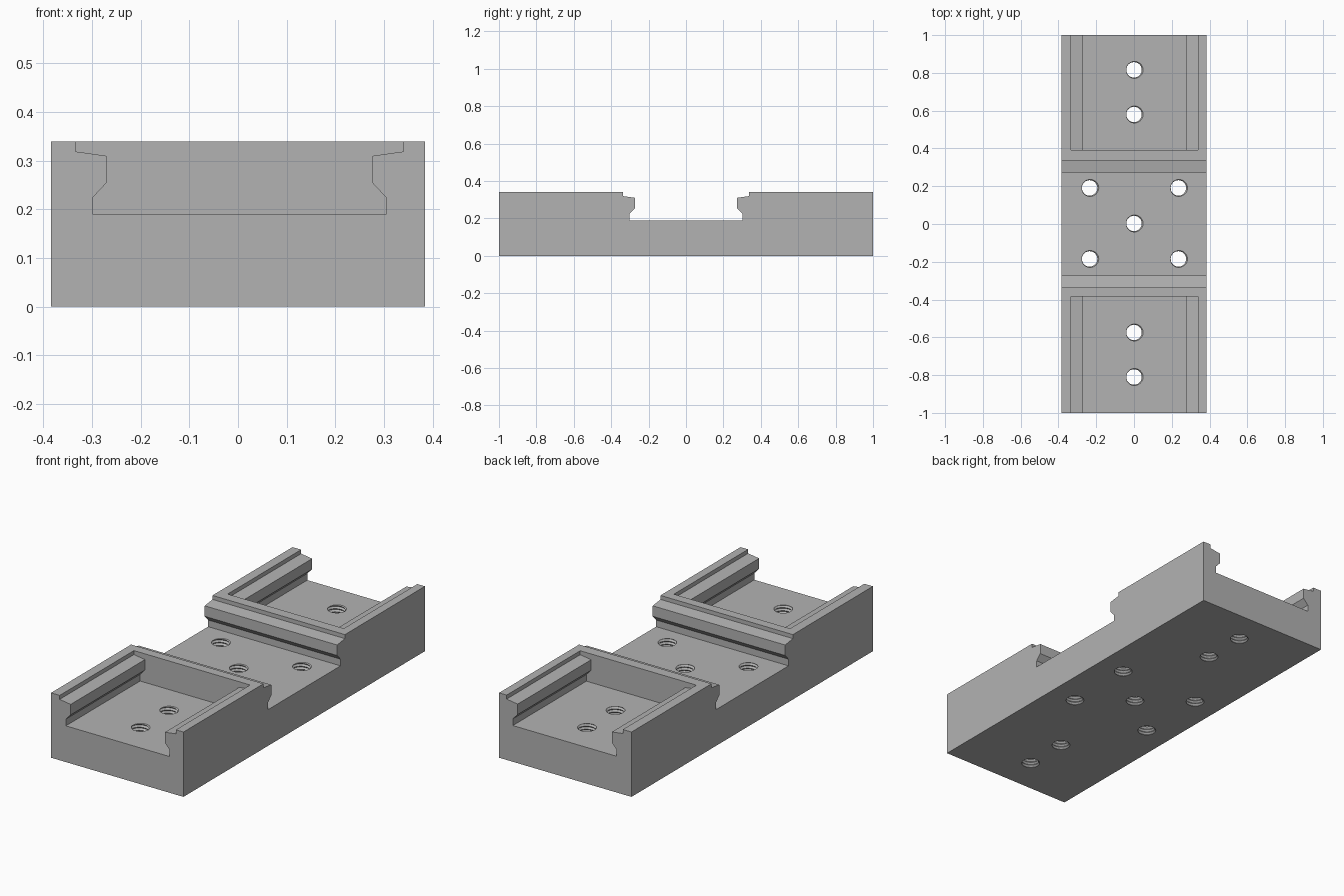
import bpy, bmesh
from math import sin, cos, pi
from mathutils import Vector

cube = bpy.data.objects.get("Cube")
if cube:
    bpy.data.objects.remove(cube, do_unlink=True)

HALF_W, HALF_L, TOP, FLOOR = 0.384, 1.0, 0.34, 0.19
SHIFT = 0.003                      # slots sit slightly off centre
# Half cross-section of a lipped slot: (distance from slot centre, height)
SLOT = [(0.337, TOP), (0.337, 0.319), (0.273, 0.31),
        (0.273, 0.255), (0.301, 0.225), (0.301, FLOOR)]

grey = bpy.data.materials.new("plain grey")
grey.use_nodes = True
colour = (0.45, 0.45, 0.45, 1)
grey.diffuse_color = colour
grey.node_tree.nodes["Principled BSDF"].inputs["Base Color"].default_value = colour


def prism(bm, points, sweep):
    """Extrude a closed outline along a vector."""
    face = bm.faces.new([bm.verts.new(p) for p in points])
    out = bmesh.ops.extrude_face_region(bm, geom=[face])["geom"]
    bmesh.ops.translate(bm, vec=sweep, verts=[g for g in out if isinstance(g, bmesh.types.BMVert)])


def threaded_rod(bm, x, y, minor=0.041, major=0.049, pitch=0.0163, sides=24, turns=16):
    """Helical screw solid used to tap a hole through the plate."""
    rows = 2 * turns + 1
    cols = [[bm.verts.new((x + r * cos(2 * pi * i / sides), y + r * sin(2 * pi * i / sides),
                           pitch * (k / 2 + i / sides) - 0.03))
             for k in range(rows + 2) for r in [(minor, major)[k % 2]]]
            for i in range(sides)]
    skin = []
    for i in range(sides):
        step = 2 if i == sides - 1 else 0
        nxt = cols[(i + 1) % sides]
        for k in range(rows + 1 - step):
            skin.append(bm.faces.new((cols[i][k], nxt[k + step], nxt[k + 1 + step], cols[i][k + 1])))
    # Close both ends with fans
    low = bm.verts.new((x, y, -0.04))
    high = bm.verts.new((x, y, pitch * (turns + 2)))
    rim = {e for f in skin for e in f.edges if len(e.link_faces) == 1}
    for e in rim:
        bm.faces.new((*e.verts, low if e.verts[0].co.z < 0.1 else high))


def finish(bm, name):
    bmesh.ops.recalc_face_normals(bm, faces=bm.faces)
    mesh = bpy.data.meshes.new(name)
    bm.to_mesh(mesh)
    bm.free()
    mesh.materials.append(grey)
    obj = bpy.data.objects.new(name, mesh)
    bpy.context.collection.objects.link(obj)
    return obj


# Base block with the lipped cross channel in its outline
bm = bmesh.new()
left = [(-d, z) for d, z in SLOT]
outline = [(-HALF_L, 0), (-HALF_L, TOP)] + left + SLOT[::-1] + [(HALF_L, TOP), (HALF_L, 0)]
prism(bm, [(-HALF_W, y, z) for y, z in outline], Vector((2 * HALF_W, 0, 0)))
base = finish(bm, "mounting_base")

# Lipped end pockets, open at the front and back
bm = bmesh.new()
pocket = [(-SLOT[0][0], TOP + 0.1)] + left + SLOT[::-1] + [(SLOT[0][0], TOP + 0.1)]
for side in (-1, 1):
    prism(bm, [(x + SHIFT, side * 0.388 + SHIFT, z) for x, z in pocket], Vector((0, side * 0.7, 0)))
pockets = finish(bm, "pocket_cutter")

# Tapped screw holes
bm = bmesh.new()
holes = [(0, 0), (0, 0.813), (0, 0.577), (0, -0.813), (0, -0.577)]
holes += [(sx * 0.235, sy * 0.188) for sx in (-1, 1) for sy in (-1, 1)]
for hx, hy in holes:
    threaded_rod(bm, hx, hy + SHIFT)
screws = finish(bm, "screw_hole_cutter")

bpy.context.view_layer.objects.active = base
for cutter in (pockets, screws):
    mod = base.modifiers.new(cutter.name, "BOOLEAN")
    mod.operation, mod.solver, mod.object = "DIFFERENCE", "EXACT", cutter
    bpy.ops.object.modifier_apply(modifier=mod.name)
    bpy.data.objects.remove(cutter, do_unlink=True)
